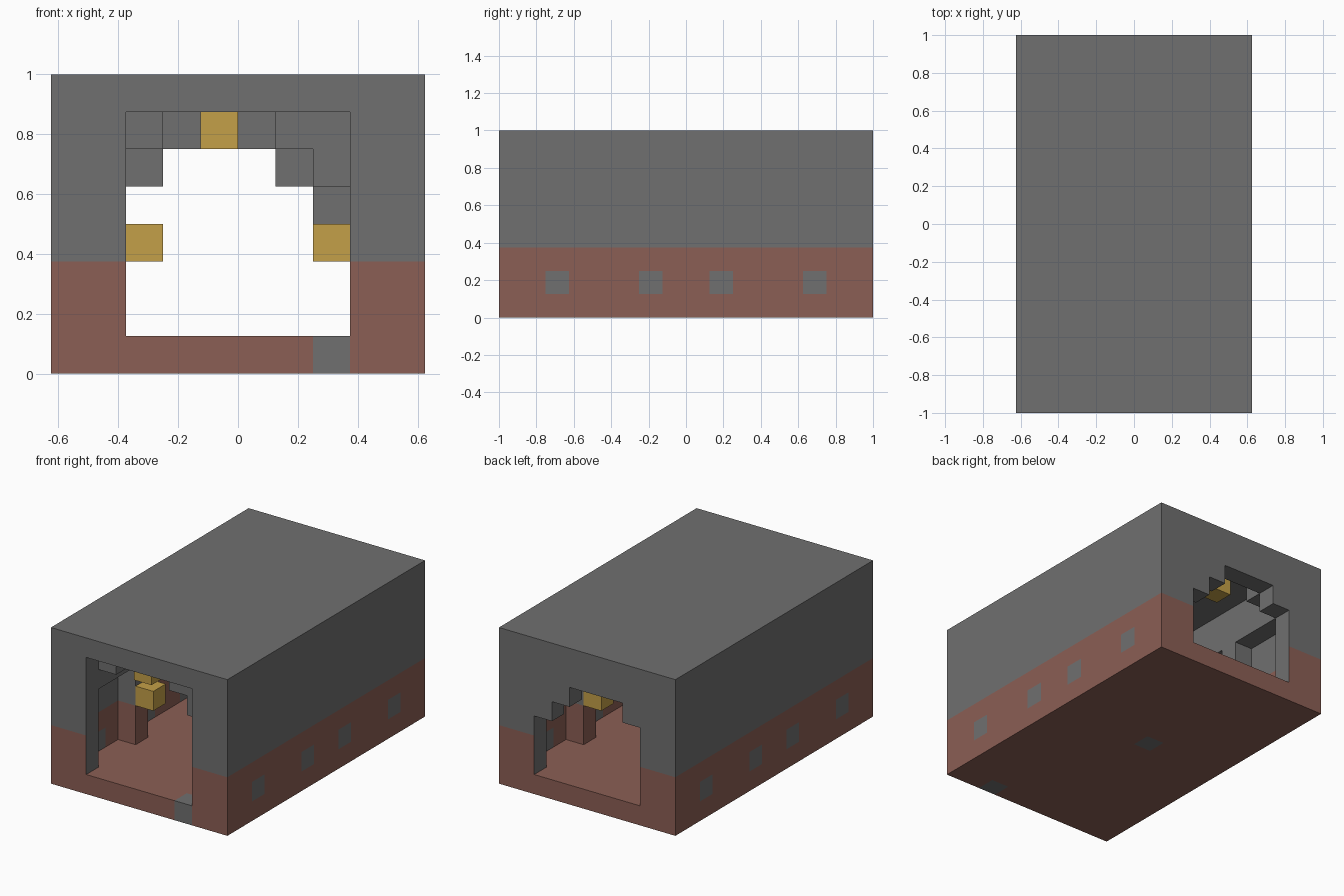
import bpy
import bmesh
from itertools import product
from mathutils import Vector

old = bpy.data.objects.get("Cube")
if old:
    bpy.data.objects.remove(old, do_unlink=True)

UNIT = 0.125                  # edge of one block
NX, NY, NZ = 10, 16, 8        # blocks across, along and up
GRAY, RED, GOLD = 0, 1, 2


def material(name, rgb):
    mat = bpy.data.materials.new(name)
    mat.use_nodes = True
    mat.diffuse_color = (*rgb, 1)
    mat.node_tree.nodes["Principled BSDF"].inputs["Base Color"].default_value = (*rgb, 1)
    return mat


MATERIALS = [material("stone gray", (0.162, 0.162, 0.162)),
             material("brick red", (0.26, 0.114, 0.09)),
             material("lamp gold", (0.55, 0.35, 0.065))]


def box(x, y, z):
    """Set of block cells; each range is (first, last), both included."""
    return set(product(*(range(a, b + 1) for a, b in (x, y, z))))


def both_sides(cells):
    return cells | {(NX - 1 - x, y, z) for x, y, z in cells}


# Tunnel shell: solid block, bored through, with niches in the side walls
shell = box((0, NX - 1), (0, NY - 1), (0, NZ - 1)) - box((2, 7), (0, NY - 1), (1, 6))
for bay in ((1, 3), (5, 10), (12, 14)):
    shell -= both_sides(box((1, 1), bay, (1, 4)))

# Pillars between the niches belong to their own part
pillars = both_sides(box((1, 1), (4, 4), (1, 4)) | box((1, 1), (11, 11), (1, 4)))
shell -= pillars

# Stepped arch at the back end
arch = (box((2, 7), (15, 15), (6, 6)) | box((2, 2), (15, 15), (5, 5))
        | box((6, 7), (15, 15), (5, 5)) | box((7, 7), (15, 15), (4, 4)))

# Smaller corner steps just inside both ends
corners = set()
for y in (1, 14):
    corners |= {(2, y, 6), (6, y, 6), (7, y, 6), (7, y, 5)}

# Lamps on the pillars and under the ceiling
wall_lamps = both_sides({(2, 4, 3), (2, 11, 3)})
ceiling_lamps = {(4, 1, 6), (4, 13, 6)}

# Gray stones set into the red base and floor
stones = both_sides({(0, y, 1) for y in (2, 6, 9, 13)}) | {(7, 0, 0), (4, 8, 0)}


def masonry(cell, normal):
    x, y, z = cell
    jamb = normal.x and x in (1, 8) and y in (0, NY - 1) and z > 0
    return GRAY if z > 2 or cell in stones or jamb else RED


def plain(color):
    return lambda cell, normal: color


PARTS = {
    "tunnel_shell": (shell, masonry),
    "wall_pillars": (pillars, masonry),
    "back_arch": (arch, plain(GRAY)),
    "corner_steps": (corners, plain(GRAY)),
    "wall_lamps": (wall_lamps, plain(GOLD)),
    "ceiling_lamps": (ceiling_lamps, plain(GOLD)),
}
filled = set().union(*(cells for cells, rule in PARTS.values()))
ORIGIN = Vector((-NX / 2, -NY / 2, 0))


def build(name, cells, rule):
    """Skin the exposed block sides, then merge flat areas of one colour."""
    bm = bmesh.new()
    for cell in sorted(cells):
        centre = Vector(cell) + Vector((0.5, 0.5, 0.5)) + ORIGIN
        for axis, sign in product(range(3), (-1, 1)):
            n = Vector((0, 0, 0))
            n[axis] = sign
            if tuple(int(c + d) for c, d in zip(cell, n)) in filled:
                continue
            u = Vector((0, 0, 0))
            u[(axis + 1) % 3] = 1
            v = n.cross(u)
            ring = [centre + (n + a * u + b * v) / 2
                    for a, b in ((-1, -1), (1, -1), (1, 1), (-1, 1))]
            face = bm.faces.new([bm.verts.new(p * UNIT) for p in ring])
            face.material_index = rule(cell, n)
    bmesh.ops.remove_doubles(bm, verts=bm.verts[:], dist=0.001)
    bmesh.ops.dissolve_limit(bm, angle_limit=0.01, verts=bm.verts[:],
                             edges=bm.edges[:], delimit={'MATERIAL'})
    mesh = bpy.data.meshes.new(name)
    bm.to_mesh(mesh)
    bm.free()
    for mat in MATERIALS:
        mesh.materials.append(mat)
    bpy.context.collection.objects.link(bpy.data.objects.new(name, mesh))


for part_name, (part_cells, color_rule) in PARTS.items():
    build(part_name, part_cells, color_rule)
